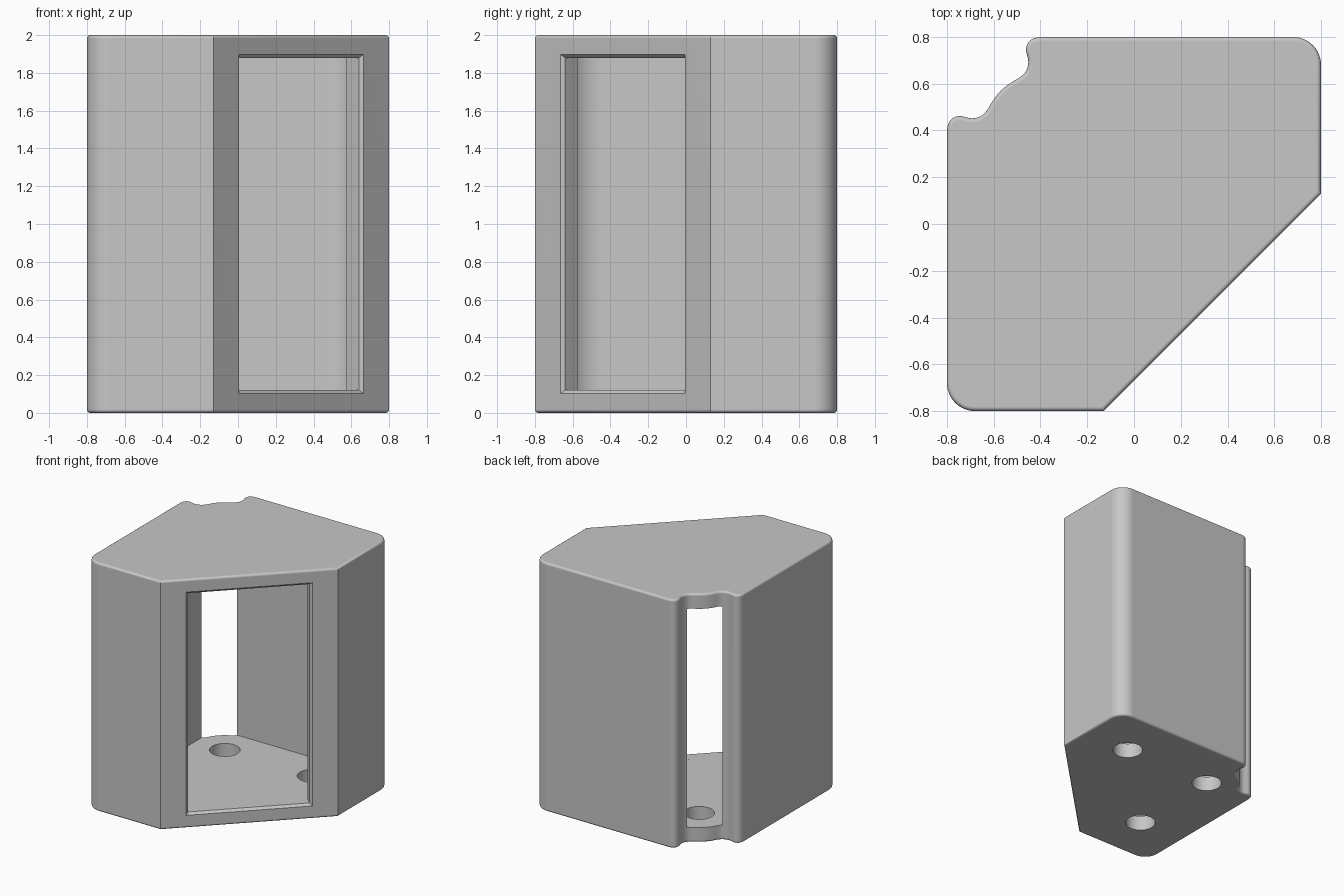
import bpy, bmesh
from math import sin, cos, pi, radians
from mathutils import Vector

if "Cube" in bpy.data.objects:
    bpy.data.objects.remove(bpy.data.objects["Cube"])

HALF = 0.8        # half width of the body
CHAMFER = 0.67    # x - y along the cut front corner
WALL = 0.65       # inner wall position
FLOOR = 0.12      # floor and roof thickness
LIP = 0.018       # chamfer around the window


def arc(cx, cy, r, start, steps=12):
    """Quarter arc, counter-clockwise from a start angle in degrees."""
    angles = [radians(start) + pi / 2 * i / steps for i in range(steps + 1)]
    return [(cx + r * cos(a), cy + r * sin(a)) for a in angles]


def smooth_path(pts, steps=3):
    """Smooth curve through the points."""
    v = [Vector(p) for p in pts]
    v = [2 * v[0] - v[1]] + v + [2 * v[-1] - v[-2]]
    out = []
    for a, b, c, d in zip(v, v[1:], v[2:], v[3:]):
        for i in range(steps):
            t = i / steps
            out.append(0.5 * (2 * b + (c - a) * t + (2 * a - 5 * b + 4 * c - d) * t ** 2
                              + (3 * b - a - 3 * c + d) * t ** 3))
    return out + [v[-2]]


def loft(name, rings, bevel=0.0):
    """Closed solid through equal rings, with optional rounded end rims."""
    bm = bmesh.new()
    loops = [[bm.verts.new(p) for p in ring] for ring in rings]
    n = len(loops[0])
    for lo, hi in zip(loops, loops[1:]):
        for i in range(n):
            j = (i + 1) % n
            bm.faces.new((lo[i], lo[j], hi[j], hi[i]))
    caps = [bm.faces.new(loops[0][::-1]), bm.faces.new(loops[-1])]
    bmesh.ops.recalc_face_normals(bm, faces=bm.faces[:])
    if bevel:
        rim = [e for f in caps for e in f.edges]
        bmesh.ops.bevel(bm, geom=rim, offset=bevel, segments=4, profile=0.5,
                        affect='EDGES')
    mesh = bpy.data.meshes.new(name)
    bm.to_mesh(mesh)
    bm.free()
    obj = bpy.data.objects.new(name, mesh)
    bpy.context.collection.objects.link(obj)
    return obj


def prism(name, outline, z0, z1, bevel=0.0):
    return loft(name, [[(x, y, z) for x, y in outline] for z in (z0, z1)], bevel)


def subtract(target, cutter):
    cutter.hide_render = True
    mod = target.modifiers.new("cut", 'BOOLEAN')
    mod.operation = 'DIFFERENCE'
    mod.solver = 'EXACT'
    mod.object = cutter
    bpy.ops.object.modifier_apply(modifier=mod.name)
    bpy.data.objects.remove(cutter)


# Wavy rear notch: one half, mirrored across the diagonal
half_notch = [(-.8, .405), (-.791, .436), (-.772, .455), (-.745, .462), (-.72, .457),
              (-.695, .452), (-.665, .457), (-.64, .473), (-.622, .497),
              (-.601, .532), (-.57, .57)]
mirrored = [(-y, -x) for x, y in half_notch]
notch = smooth_path(mirrored + half_notch[-2::-1])

# Outer body
r = 0.12
outline = (arc(-HALF + r, -HALF + r, r, 180)
           + [(CHAMFER - HALF, -HALF), (HALF, HALF - CHAMFER)]
           + arc(HALF - r, HALF - r, r, 0) + [tuple(p) for p in notch])
body = prism("housing", outline, 0, 2, bevel=0.018)
bpy.context.view_layer.objects.active = body
body.select_set(True)

# Cavity, which also opens the slot in the notch
r = 0.2
inner = CHAMFER - 0.155
cavity = (arc(-WALL + r, -WALL + r, r, 180)
          + [(inner - WALL, -WALL), (WALL, WALL - inner)]
          + arc(WALL - r, WALL - r, r, 0) + [(-WALL, WALL)])
subtract(body, prism("cavity_cutter", cavity, FLOOR, 2 - FLOOR))

# Front window with a chamfered lip
side = Vector((1, 1, 0)).normalized()
out = Vector((1, -1, 0)).normalized()
centre = Vector((CHAMFER / 2, -CHAMFER / 2, 1))
rings = []
for depth, grow in ((-0.25, 0), (-LIP, 0), (0.03, 0.03 + LIP)):
    w, h = 0.449 + grow, 1 - FLOOR + grow
    rings.append([centre + out * depth + side * a * w + Vector((0, 0, b * h))
                  for a, b in ((-1, -1), (1, -1), (1, 1), (-1, 1))])
subtract(body, loft("window_cutter", rings))

# Floor holes
for cx, cy in ((-1, -1), (-1, 1), (1, 1)):
    ring = [(0.39 * cx + 0.112 * cos(2 * pi * i / 40),
             0.39 * cy + 0.112 * sin(2 * pi * i / 40)) for i in range(40)]
    subtract(body, prism("hole_cutter", ring, -0.1, 0.3))

# Material and shading
grey = bpy.data.materials.new("light_grey")
grey.use_nodes = True
colour = (0.57, 0.57, 0.57, 1)
grey.diffuse_color = colour
grey.node_tree.nodes["Principled BSDF"].inputs["Base Color"].default_value = colour
body.data.materials.clear()
body.data.materials.append(grey)
bpy.ops.object.shade_smooth_by_angle(angle=radians(30))
normals = body.modifiers.new("flat_face_normals", 'WEIGHTED_NORMAL')
normals.keep_sharp = True
